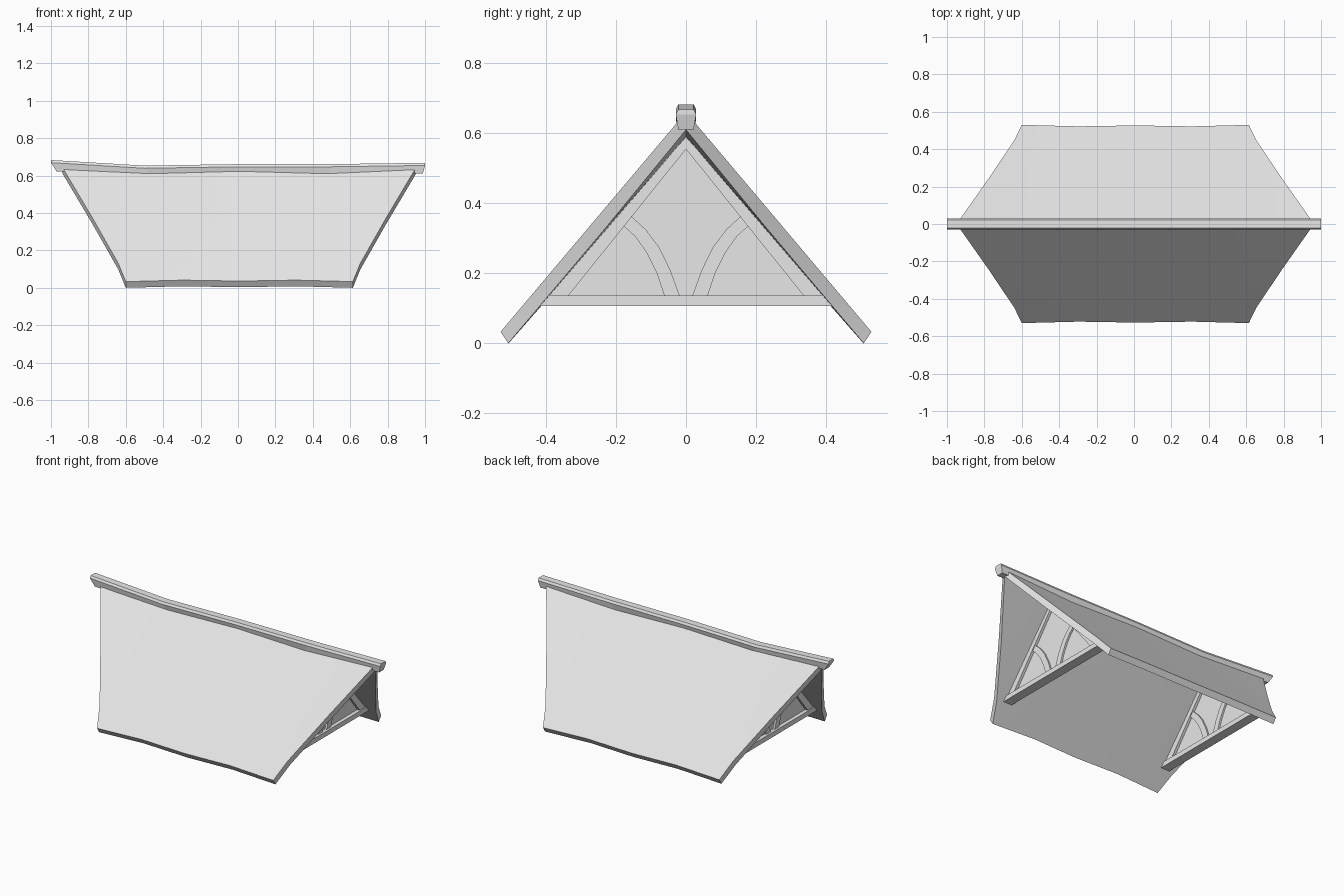
import bpy, bmesh

cube = bpy.data.objects.get("Cube")
if cube:
    bpy.data.objects.remove(cube)

grey = bpy.data.materials.new("plain_grey")
grey.use_nodes = True
grey.diffuse_color = (0.8, 0.8, 0.8, 1)
grey.node_tree.nodes["Principled BSDF"].inputs["Base Color"].default_value = (0.8, 0.8, 0.8, 1)


def loft(name, rings):
    """Skin a row of closed rings and cap both ends with strips of quads."""
    bm = bmesh.new()
    rows = [[bm.verts.new(p) for p in ring] for ring in rings]
    n = len(rows[0])
    for a, b in zip(rows, rows[1:]):
        for i in range(n):
            j = (i + 1) % n
            bm.faces.new((a[i], a[j], b[j], b[i]))
    for r in (rows[0], rows[-1]):
        if n % 2:
            bm.faces.new(r)
        else:
            for i in range(n // 2 - 1):
                bm.faces.new((r[i], r[i + 1], r[n - 2 - i], r[n - 1 - i]))
    bmesh.ops.recalc_face_normals(bm, faces=bm.faces)
    mesh = bpy.data.meshes.new(name)
    bm.to_mesh(mesh)
    bm.free()
    mesh.materials.append(grey)
    obj = bpy.data.objects.new(name, mesh)
    bpy.context.collection.objects.link(obj)
    return obj


def plate(name, outline, x, thick, side=1):
    """Extrude a (y, z) outline along x; side mirrors it in y."""
    return loft(name, [[(x + d, side * y, z) for y, z in outline]
                       for d in (-thick / 2, thick / 2)])


# Roof slopes: rows run from eave to ridge, with a gentle sag along the length
columns = (-1, -0.5, 0, 0.5, 1)
sag = (0, -0.025, -0.012, -0.025, 0)
lift = (0, 0.008, 0.003, 0.008, 0)
rows = ((0, 0.607), (0.16, 0.647), (0.55, 0.782), (1, 0.945))


def slope_section(side, u, dip, rise):
    outer, inner = [], []
    for t, half in rows:
        x = half * u + 0.007
        y = 0.53 - 0.515 * t - rise * (1 - t)
        z = 0.033 + 0.61 * t + dip * t + rise * (1 - t)
        outer.append((x, side * y, z))
        inner.append((x, side * max(y - 0.022, 0), z - 0.033))
    return outer + inner[::-1]


for side, name in ((-1, "front_roof_slope"), (1, "back_roof_slope")):
    slope = loft(name, [slope_section(side, *c) for c in zip(columns, sag, lift)])
    slope.select_set(True)
    bpy.context.view_layer.objects.active = slope
    bpy.ops.object.shade_smooth_by_angle(angle=0.4)
    slope.select_set(False)

# Ridge beam: x at top, x at bottom, top height, bottom height
stations = ((-1, -0.97, 0.683, 0.622), (-0.5, -0.48, 0.653, 0.609),
            (0, 0, 0.661, 0.622), (0.5, 0.48, 0.661, 0.609),
            (1, 0.988, 0.668, 0.611))
ridge = []
for xt, xb, top, low in stations:
    ridge.append([(xb, -0.022, low), (xt, -0.029, top - 0.014), (xt, -0.022, top),
                  (xt, 0.022, top), (xt, 0.029, top - 0.014), (xb, 0.022, low)])
loft("ridge_beam", ridge)

# Gable ends: panel, tie beam, rafters and curved braces
brace_outer = [(0.06, 0.13), (0.083, 0.2), (0.113, 0.26), (0.145, 0.305), (0.18, 0.337)]
brace_inner = [(0.157, 0.364), (0.115, 0.325), (0.077, 0.275), (0.045, 0.21), (0.016, 0.13)]
rafter = [(0.415, 0.125), (0, 0.59), (0, 0.555), (0.345, 0.125)]
for x, end in ((0.58, "left"), (-0.58, "right")):
    plate(end + "_gable_panel", [(-0.4, 0.12), (0.4, 0.12), (0, 0.58)], x, 0.012)
    plate(end + "_tie_beam", [(-0.43, 0.106), (0.43, 0.106), (0.405, 0.136), (-0.405, 0.136)],
          x, 0.06)
    for side, name in ((-1, "front"), (1, "back")):
        plate(f"{end}_{name}_rafter", rafter, x, 0.044, side)
        plate(f"{end}_{name}_brace", brace_outer + brace_inner, x, 0.034, side)
